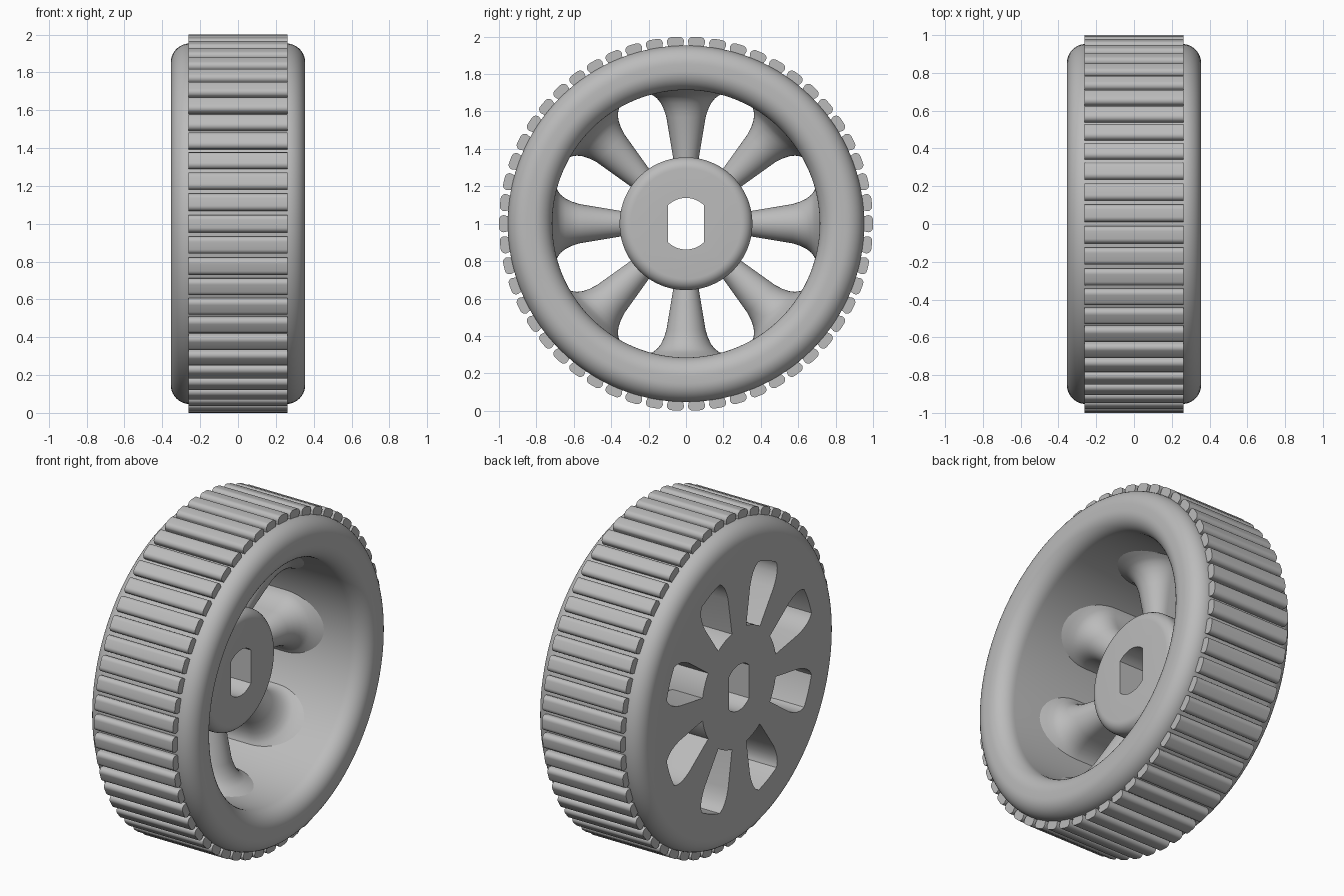
import bpy, bmesh
from math import sin, cos, pi, radians, sqrt, asin
from mathutils import Matrix, Vector

if "Cube" in bpy.data.objects:
    bpy.data.objects.remove(bpy.data.objects["Cube"])

grey = bpy.data.materials.new("plain grey")
grey.use_nodes = True
grey.diffuse_color = (0.5, 0.5, 0.5, 1)
grey.node_tree.nodes["Principled BSDF"].inputs["Base Color"].default_value = (0.5, 0.5, 0.5, 1)

CENTRE = Vector((0, 0, 1))
BACK, FRONT = -0.355, 0.355
WALL, OUTER = 0.715, 0.953


def finish(name, bm, angle=35):
    """Turn a bmesh built around the axle into a shaded object."""
    bmesh.ops.recalc_face_normals(bm, faces=bm.faces)
    mesh = bpy.data.meshes.new(name)
    bm.to_mesh(mesh)
    bm.free()
    mesh.materials.append(grey)
    mesh.shade_smooth()
    mesh.set_sharp_from_angle(angle=radians(angle))
    obj = bpy.data.objects.new(name, mesh)
    obj.location = CENTRE
    bpy.context.collection.objects.link(obj)
    return obj


def arc(cx, cr, rad, a0, a1, n=10):
    steps = [radians(a0 + (a1 - a0) * i / n) for i in range(n + 1)]
    return [(cx + rad * cos(a), cr + rad * sin(a)) for a in steps]


def loft(bm, rings, cyclic=False, caps=True):
    """Skin a list of closed point rings."""
    loops = [[bm.verts.new(p) for p in ring] for ring in rings]
    pairs = list(zip(loops, loops[1:])) + ([(loops[-1], loops[0])] if cyclic else [])
    for a, b in pairs:
        for i in range(len(a)):
            j = (i + 1) % len(a)
            bm.faces.new((a[i], a[j], b[j], b[i]))
    if caps and not cyclic:
        bm.faces.new(loops[0])
        bm.faces.new(loops[-1])


def around(profile, n=128):
    """Rings of (x, radius) points swept about the axle."""
    return [[(x, r * cos(2 * pi * k / n), r * sin(2 * pi * k / n)) for x, r in profile]
            for k in range(n)]


# Rim: rounded lip at the open side, flat at the back
fillet = 0.1
profile = [(BACK, WALL)]
profile += arc(BACK + fillet, OUTER - fillet, fillet, 180, 90)
profile += arc(FRONT - fillet, OUTER - fillet, fillet, 90, 0)
profile += arc(FRONT - fillet, WALL + fillet, fillet, 0, -90)
bm = bmesh.new()
loft(bm, around(profile), cyclic=True)
finish("rim", bm)

# Hub: short drum with a rounded front edge
hub_r, hub_front, edge = 0.355, 0.02, 0.06
profile = [(BACK, hub_r)] + arc(hub_front - edge, hub_r - edge, edge, 90, 0, 8)
bm = bmesh.new()
loft(bm, [[(x, r * cos(2 * pi * k / 96), r * sin(2 * pi * k / 96)) for k in range(96)]
          for x, r in profile])
hub = finish("hub", bm)

# Bore: round hole with two flat sides, cut through the hub
bore_r, flat = 0.138, 0.095
half = asin(flat / bore_r)
section = []
for side in (1, -1):
    for i in range(13):
        a = half * (1 - i / 6)
        section.append((side * bore_r * sin(a), side * bore_r * cos(a)))
bm = bmesh.new()
loft(bm, [[(x, y, z) for y, z in section] for x in (-0.5, 0.5)])
cutter = finish("bore_cutter", bm)
cut = hub.modifiers.new("bore", 'BOOLEAN')
cut.object, cut.operation, cut.solver = cutter, 'DIFFERENCE', 'EXACT'
bpy.context.view_layer.update()
depsgraph = bpy.context.evaluated_depsgraph_get()
bored = bpy.data.meshes.new_from_object(hub.evaluated_get(depsgraph))
hub.modifiers.clear()
hub.data = bored
bored.set_sharp_from_angle(angle=radians(35))
bpy.data.objects.remove(cutter)

# Spokes: round-topped, flaring into the rim wall, flat at the back
axis_x = -0.17
stations = [(0.3, 0.06), (0.36, 0.07), (0.57, 0.105), (0.61, 0.118), (0.645, 0.135),
            (0.67, 0.155), (0.685, 0.175), (0.7, 0.21), (0.722, 0.26)]
for s in range(8):
    turn = Matrix.Rotation(s * pi / 4, 3, 'X')
    rings = []
    for r, w in stations:
        ring = [(BACK, -w, r)]
        ring += [(axis_x + w * sin(pi * i / 20), -w * cos(pi * i / 20), r) for i in range(21)]
        ring += [(BACK, w, r)]
        rings.append([turn @ Vector(p) for p in ring])
    bm = bmesh.new()
    loft(bm, rings)
    finish(f"spoke_{s + 1}", bm, 50)

# Tread: evenly spaced bars with rounded outer corners
count, bar_half, bar_w, top_r, corner = 54, 0.262, 0.046, 1.0, 0.026
section = [(-bar_w * 0.8, 0.94)]
section += arc(-bar_w + corner, top_r - corner, corner, 180, 90, 6)
section += arc(bar_w - corner, top_r - corner, corner, 90, 0, 6)
section += [(bar_w * 0.8, 0.94)]
bm = bmesh.new()
for k in range(count):
    turn = Matrix.Rotation(2 * pi * (k + 0.5) / count, 3, 'X')
    loft(bm, [[turn @ Vector((x, y, z)) for y, z in section] for x in (-bar_half, bar_half)])
finish("tread_bars", bm)
